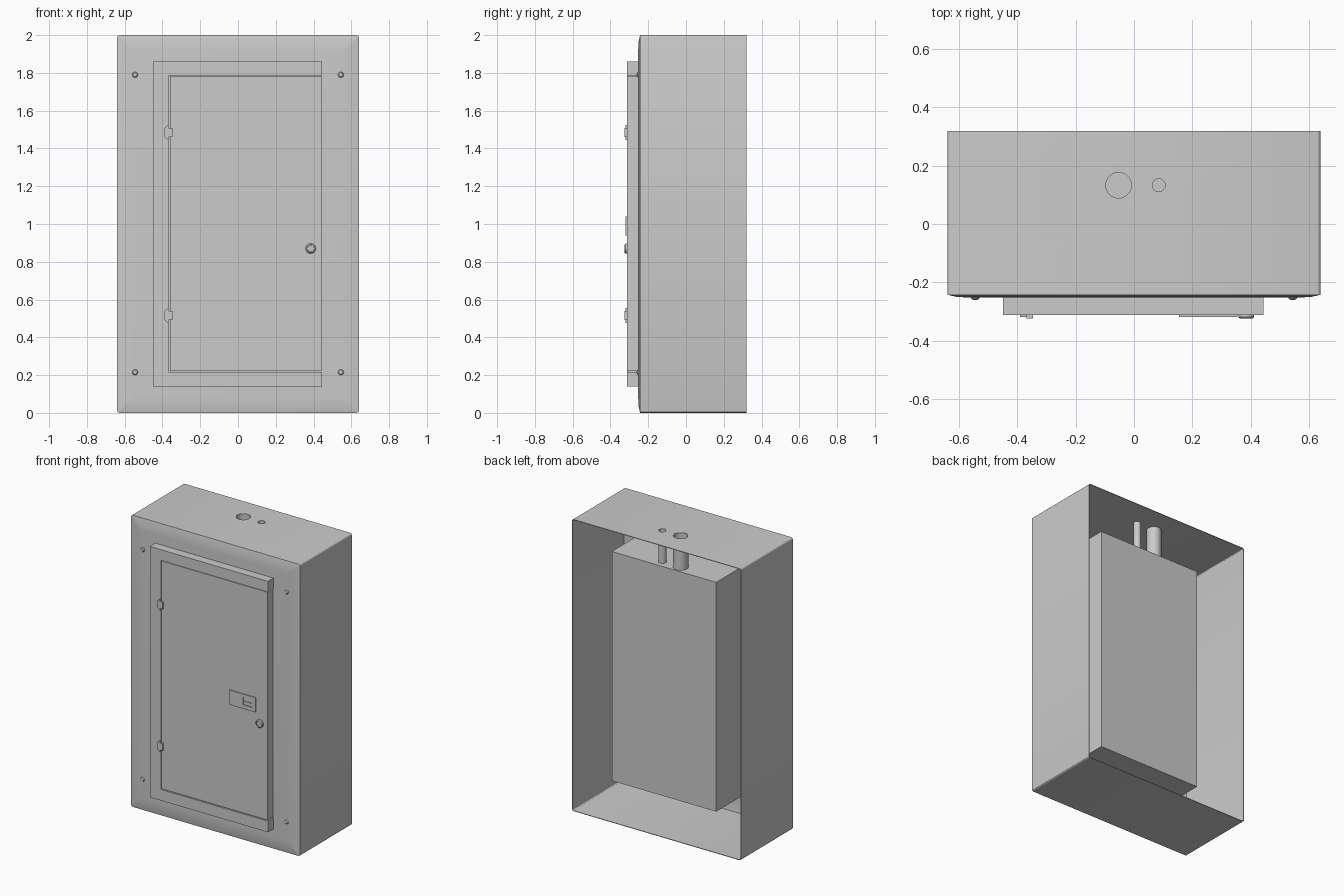
import bpy, bmesh, math
from mathutils import Matrix, Vector

if "Cube" in bpy.data.objects:
    bpy.data.objects.remove(bpy.data.objects["Cube"])

GREY = (0.6, 0.6, 0.6, 1.0)
grey = bpy.data.materials.new("grey_paint")
grey.use_nodes = True
grey.diffuse_color = GREY
grey.node_tree.nodes["Principled BSDF"].inputs["Base Color"].default_value = GREY


def finish(name, bm, smooth=True):
    bmesh.ops.recalc_face_normals(bm, faces=bm.faces[:])
    mesh = bpy.data.meshes.new(name)
    bm.to_mesh(mesh)
    bm.free()
    mesh.materials.append(grey)
    ob = bpy.data.objects.new(name, mesh)
    bpy.context.collection.objects.link(ob)
    if smooth:
        shade(ob)
    return ob


def activate(ob):
    bpy.ops.object.select_all(action='DESELECT')
    ob.select_set(True)
    bpy.context.view_layer.objects.active = ob


def shade(ob):
    activate(ob)
    bpy.ops.object.shade_smooth_by_angle(angle=math.radians(30))


def box(name, x, y, z):
    bm = bmesh.new()
    bmesh.ops.create_cube(bm, size=1)
    for v in bm.verts:
        v.co = Vector([(a + b) / 2 + c * (b - a) for (a, b), c in zip((x, y, z), v.co)])
    return finish(name, bm, False)


def rings(name, loops, cap_start=False, cap_end=True):
    """Skin a stack of equal-length point loops."""
    bm = bmesh.new()
    rows = [[bm.verts.new(p) for p in loop] for loop in loops]
    n = len(rows[0])
    for a, b in zip(rows, rows[1:]):
        for i in range(n):
            j = (i + 1) % n
            bm.faces.new((a[i], a[j], b[j], b[i]))
    if cap_start:
        bm.faces.new(rows[0])
    if cap_end:
        bm.faces.new(rows[-1])
    return finish(name, bm)


def round_rect(y, inset, r=0.012, seg=3):
    """Rounded rectangle of the cabinet outline at depth y."""
    w, h, pts = 0.64 - inset - r, 1 - inset - r, []
    for k, (sx, sz) in enumerate(((1, 1), (-1, 1), (-1, -1), (1, -1))):
        for s in range(seg + 1):
            a = math.pi / 2 * (k + s / seg)
            pts.append((sx * w + r * math.cos(a), y, 1 + sz * h + r * math.sin(a)))
    return pts


def turned(name, x, z, profile, seg=24):
    """Round part on the front, profile of (radius, y)."""
    loops = [[(x + r * math.cos(t * math.tau / seg), y, z + r * math.sin(t * math.tau / seg))
              for t in range(seg)] for r, y in profile]
    return rings(name, loops, cap_start=True)


def tube(name, x, y, r, z0, z1, capped, seg=32):
    bm = bmesh.new()
    bmesh.ops.create_cone(bm, segments=seg, radius1=r, radius2=r, depth=z1 - z0, cap_ends=capped,
                          matrix=Matrix.Translation((x, y, (z0 + z1) / 2)))
    return finish(name, bm)


def thicken(ob, t):
    m = ob.modifiers.new("wall", 'SOLIDIFY')
    m.thickness, m.offset = t, -1
    activate(ob)
    bpy.ops.object.modifier_apply(modifier=m.name)


# Cabinet shell: open at the back, softly crowned front plate
shell = rings("cabinet_shell", [round_rect(0.32, 0), round_rect(-0.243, 0),
                                round_rect(-0.25, 0.03), round_rect(-0.253, 0.08)])
thicken(shell, 0.004)

# Two conduits running from holes in the top down to the inner box
for name, x, r in (("large_conduit", -0.053, 0.047), ("small_conduit", 0.085, 0.025)):
    cutter = tube(name + "_cutter", x, 0.133, r, 1.9, 2.1, True)
    cutter.hide_render = True
    m = shell.modifiers.new("hole", 'BOOLEAN')
    m.operation, m.solver, m.object = 'DIFFERENCE', 'EXACT', cutter
    activate(shell)
    bpy.ops.object.modifier_apply(modifier=m.name)
    bpy.data.objects.remove(cutter)
    pipe = tube(name, x, 0.133, r, 1.78, 1.999, False)
    thicken(pipe, 0.003)
    shade(pipe)
shade(shell)

# Inner box behind the door
box("inner_box", (-0.362, 0.43), (-0.25, 0.19), (0.212, 1.784))

# Raised door frame on three sides, and the door with narrow gaps
FRONT, PLATE = -0.312, -0.25
box("frame_hinge_side", (-0.45, -0.367), (FRONT, PLATE), (0.14, 1.86))
box("frame_top", (-0.367, 0.445), (FRONT, PLATE), (1.787, 1.86))
box("frame_bottom", (-0.367, 0.445), (FRONT, PLATE), (0.14, 0.216))
box("door", (-0.361, 0.442), (FRONT, PLATE), (0.222, 1.784))

# Hinges: tapered leaf plus knuckle
for i, z in enumerate((0.515, 1.485)):
    outline = ((-0.367, -0.04), (-0.367, 0.04), (-0.375, 0.036), (-0.391, 0.02),
               (-0.391, -0.02), (-0.375, -0.036))
    rings(f"hinge_leaf_{i}", [[(x, y, z + dz) for x, dz in outline] for y in (-0.31, -0.32)],
          cap_start=True)
    box(f"hinge_knuckle_{i}", (-0.369, -0.346), (-0.325, -0.31), (z - 0.024, z + 0.024))

# Corner screws with domed heads
for sx in (-1, 1):
    for z in (0.215, 1.79):
        turned(f"screw_{'left' if sx > 0 else 'right'}_{'low' if z < 1 else 'high'}",
               sx * 0.545, z, [(0.015, -0.25), (0.015, -0.254), (0.011, -0.259), (0.004, -0.261)], 16)

# Latch plate with a recessed finger square
def rect(x, y, z):
    return [(x[0], y, z[0]), (x[1], y, z[0]), (x[1], y, z[1]), (x[0], y, z[1])]

outer, inner = ((0.155, 0.355), (0.94, 1.04)), ((0.26, 0.335), (0.967, 1.022))
rings("latch_plate", [rect(outer[0], FRONT, outer[1]), rect(outer[0], -0.319, outer[1]),
                      rect(inner[0], -0.319, inner[1]), rect(inner[0], -0.3135, inner[1])])
box("latch_tab", (0.268, 0.327), (-0.318, -0.313), (0.971, 0.993))

# Round lock with a raised rim and sunken face
turned("door_lock", 0.385, 0.87, [(0.027, -0.31), (0.027, -0.32), (0.022, -0.325),
                                  (0.018, -0.325), (0.017, -0.321)])
